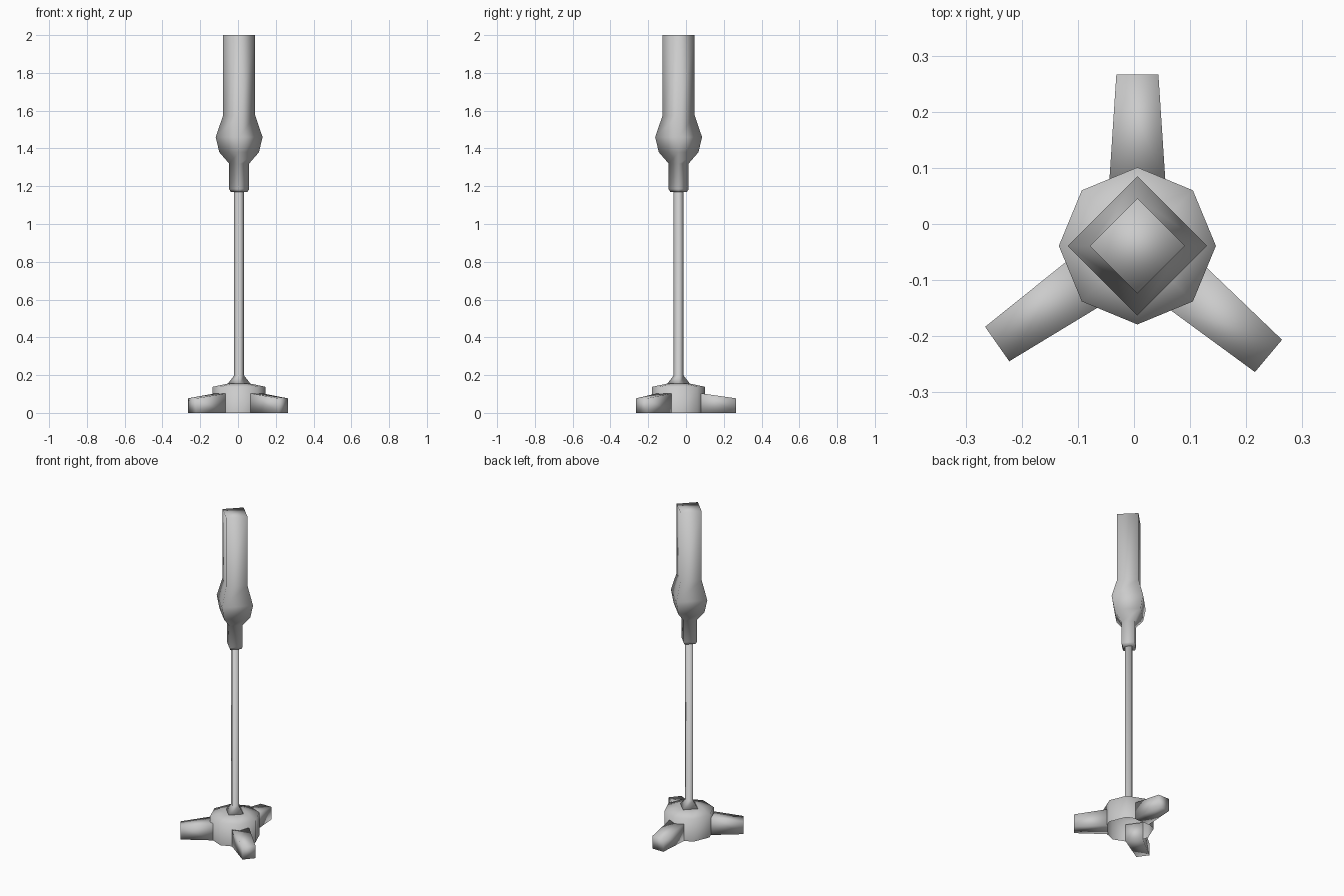
import bpy, bmesh
from math import cos, sin, pi, radians
from mathutils import Matrix

if "Cube" in bpy.data.objects:
    bpy.data.objects.remove(bpy.data.objects["Cube"])

CX, CY = 0.006, -0.039   # axis of the shaft


def finish(name, bm):
    bmesh.ops.recalc_face_normals(bm, faces=bm.faces)
    for f in bm.faces:
        f.smooth = True
    me = bpy.data.meshes.new(name)
    bm.to_mesh(me)
    bm.free()
    ob = bpy.data.objects.new(name, me)
    ob.location = (CX, CY, 0)
    bpy.context.collection.objects.link(ob)
    return ob


def lathe(name, profile, sides, cap_bottom=True):
    """Stack of regular polygons given as (radius, height), bottom to top."""
    bm = bmesh.new()
    rings = [[bm.verts.new((r * cos(2 * pi * i / sides), r * sin(2 * pi * i / sides), z))
              for i in range(sides)] for r, z in profile]
    for a, b in zip(rings, rings[1:]):
        for i in range(sides):
            j = (i + 1) % sides
            bm.faces.new((a[i], a[j], b[j], b[i]))
    bm.faces.new(rings[-1])
    if cap_bottom:
        bm.faces.new(rings[0])
    return finish(name, bm)


def leg(name, angle):
    """Tapered block pointing outward from the hub."""
    bm = bmesh.new()
    bmesh.ops.create_cube(bm, size=1)
    for v in bm.verts:
        outer = v.co.x > 0
        half, top = (0.0375, 0.077) if outer else (0.05, 0.104)
        v.co = (0.305 if outer else 0.115,
                half if v.co.y > 0 else -half,
                top if v.co.z > 0 else 0)
    bm.transform(Matrix.Rotation(radians(angle), 4, 'Z'))
    return finish(name, bm)


# octagonal hub, hollow underneath
lathe("hub", [(0.14, 0), (0.14, 0.138), (0.06, 0.155)], 8, cap_bottom=False)

# three splayed legs
for name, angle in (("back_leg", 90), ("left_leg", 215), ("right_leg", 320)):
    leg(name, angle)

# square rod flaring into the hub
lathe("rod", [(0.065, 0.148), (0.027, 0.197), (0.027, 1.18)], 4)

# square handle with neck and bulge
lathe("handle", [(0.045, 1.17), (0.053, 1.185), (0.053, 1.32), (0.105, 1.38),
                 (0.124, 1.46), (0.085, 1.575), (0.085, 2.0)], 4)
